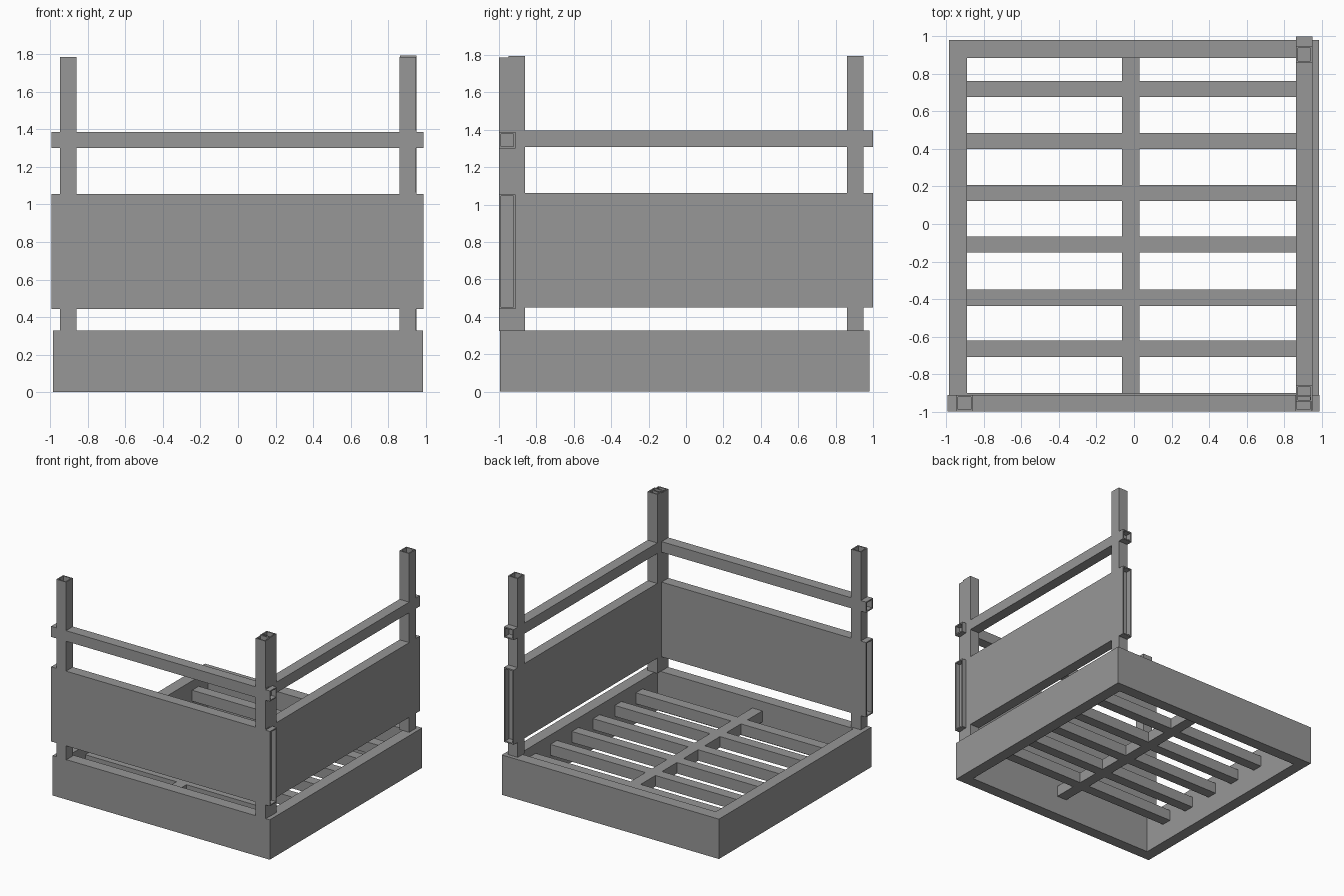
import bpy
import bmesh
from mathutils import Vector

cube = bpy.data.objects.get("Cube")
if cube:
    bpy.data.objects.remove(cube, do_unlink=True)

steel = bpy.data.materials.new("grey_steel")
steel.use_nodes = True
colour = (0.31, 0.31, 0.31, 1)
steel.diffuse_color = colour
steel.node_tree.nodes["Principled BSDF"].inputs["Base Color"].default_value = colour

WALL = 0.01


def finish(name, bm):
    bmesh.ops.recalc_face_normals(bm, faces=bm.faces)
    mesh = bpy.data.meshes.new(name)
    bm.to_mesh(mesh)
    bm.free()
    mesh.materials.append(steel)
    obj = bpy.data.objects.new(name, mesh)
    bpy.context.collection.objects.link(obj)
    return obj


def tube(name, low, high, axis, wall=WALL):
    """Open-ended rectangular tube between two corners, running along axis."""
    bm = bmesh.new()
    u, v = [i for i in range(3) if i != axis]
    rings = []
    for end in (low[axis], high[axis]):
        for inset in (0, wall):
            ring = []
            for a, b in ((0, 0), (1, 0), (1, 1), (0, 1)):
                p = Vector()
                p[axis] = end
                p[u] = high[u] - inset if a else low[u] + inset
                p[v] = high[v] - inset if b else low[v] + inset
                ring.append(bm.verts.new(p))
            rings.append(ring)
    # outer skin, end rims and inner skin
    for r, s in ((0, 2), (2, 3), (3, 1), (1, 0)):
        for i in range(4):
            j = (i + 1) % 4
            bm.faces.new((rings[r][i], rings[r][j], rings[s][j], rings[s][i]))
    return finish(name, bm)


def block(name, low, high):
    bm = bmesh.new()
    bmesh.ops.create_cube(bm, size=1)
    for vert in bm.verts:
        vert.co = [high[i] if vert.co[i] > 0 else low[i] for i in range(3)]
    return finish(name, bm)


# Base frame: a deep rectangular ring
tube("base_frame", (-0.985, -0.995, 0), (0.985, 0.98, 0.327), 2, wall=0.095)

# Floor slats and the centre beam joining them
LOW, TOP = 0.16, 0.25
for n, y in enumerate((-0.665, -0.393, -0.11, 0.165, 0.443, 0.72)):
    block(f"floor_slat_{n + 1}", (-0.89, y - 0.043, LOW), (0.89, y + 0.043, TOP))
block("centre_beam", (-0.063, -0.9, LOW), (0.028, 0.885, TOP))


def fence(name, axis, start, end, near, far, posts, lift):
    """Two posts, a top rail and a deep panel sharing one plane."""
    def corners(a0, a1, z0, z1):
        low, high = [near, near, z0], [far, far, z1]
        low[axis], high[axis] = a0, a1
        return low, high

    for n, p in enumerate(posts):
        tube(f"{name}_post_{n + 1}", *corners(p, p + 0.088, 0.325, 1.785 + lift), 2)
    tube(f"{name}_rail", *corners(start, end, 1.30 + lift, 1.387 + lift), axis)
    tube(f"{name}_panel", *corners(start, end, 0.442 + lift, 1.055 + lift), axis)


fence("front", 0, -0.995, 0.99, -1.0, -0.912, (-0.948, 0.86), 0)
fence("left", 1, -0.995, 1.0, 0.863, 0.951, (-0.948, 0.86), 0.008)
